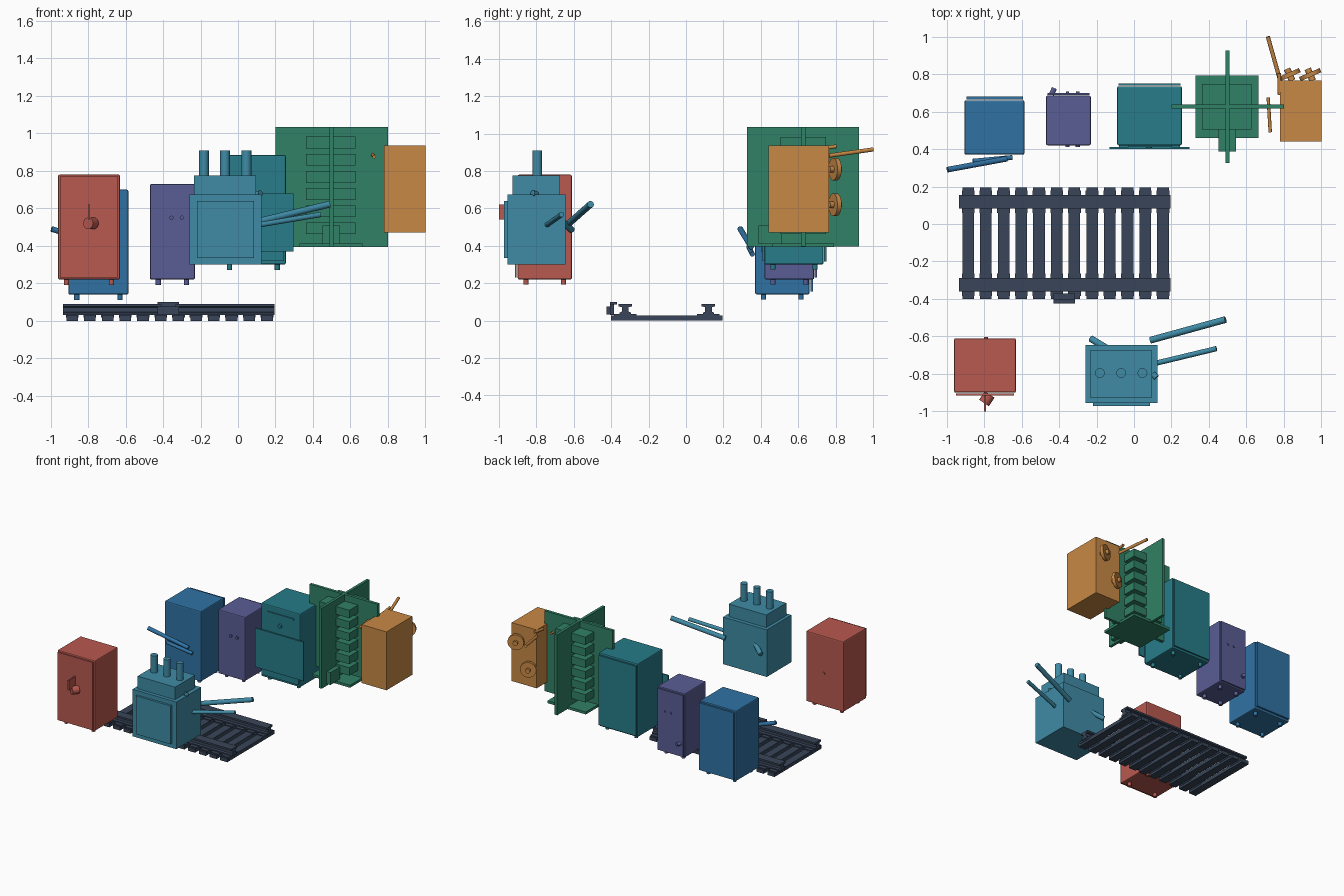
import bpy, bmesh, math
from mathutils import Vector

if "Cube" in bpy.data.objects:
    bpy.data.objects.remove(bpy.data.objects["Cube"])

COLORS = {
    "navy": (0.04, 0.06, 0.10, 1), "red": (0.48, 0.10, 0.08, 1),
    "blue": (0.03, 0.17, 0.37, 1), "indigo": (0.10, 0.11, 0.30, 1),
    "teal": (0.02, 0.20, 0.25, 1), "green": (0.03, 0.22, 0.13, 1),
    "orange": (0.58, 0.25, 0.06, 1), "cyan": (0.05, 0.26, 0.38, 1),
}
mats = {}
for key, col in COLORS.items():
    mats[key] = bpy.data.materials.new(key)
    mats[key].diffuse_color = col


def finish(name, bm, color, smooth=False):
    bmesh.ops.recalc_face_normals(bm, faces=bm.faces)
    me = bpy.data.meshes.new(name)
    bm.to_mesh(me)
    bm.free()
    ob = bpy.data.objects.new(name, me)
    bpy.context.collection.objects.link(ob)
    me.materials.append(mats[color])
    if smooth:
        bpy.context.view_layer.objects.active = ob
        ob.select_set(True)
        bpy.ops.object.shade_smooth_by_angle(angle=math.radians(35))
        ob.select_set(False)
    return ob


def box(name, x, y, z, color, bevel=0):
    bm = bmesh.new()
    bmesh.ops.create_cube(bm, size=1)
    for v in bm.verts:
        v.co = [(a[0] + a[1]) / 2 + c * (a[1] - a[0]) for a, c in zip((x, y, z), v.co)]
    ob = finish(name, bm, color)
    if bevel:
        m = ob.modifiers.new("bevel", "BEVEL")
        m.width, m.segments = bevel, 2
    return ob


def rod(name, a, b, r, color, sides=20):
    a, b = Vector(a), Vector(b)
    bm = bmesh.new()
    bmesh.ops.create_cone(bm, cap_ends=True, segments=sides, radius1=r, radius2=r, depth=(b - a).length)
    rot = Vector((0, 0, 1)).rotation_difference(b - a)
    for v in bm.verts:
        v.co = rot @ v.co + (a + b) / 2
    return finish(name, bm, color, True)


def cabinet(name, x, y, z, color):
    # rounded body on four short feet
    box(name + "_body", x, y, z, color, 0.008)
    for i, fx in enumerate((x[0] + 0.045, x[1] - 0.045)):
        for j, fy in enumerate((y[0] + 0.045, y[1] - 0.045)):
            rod(f"{name}_foot_{i}{j}", (fx, fy, z[0] - 0.028), (fx, fy, z[0] + 0.005), 0.014, color)


# track sleepers with rail chairs
for i in range(12):
    cx = -0.885 + i * 0.0945
    box(f"sleeper_{i}", (cx - 0.031, cx + 0.031), (-0.40, 0.195), (0, 0.028), "navy")
    for cy in (-0.325, 0.12):
        box(f"chair_{i}", (cx - 0.034, cx + 0.034), (cy - 0.06, cy + 0.06), (0.018, 0.034), "navy")

# rails from one extruded cross-section
half = [(0.03, 0.03), (0.03, 0.042), (0.018, 0.048), (0.018, 0.072), (0.036, 0.076), (0.036, 0.09)]
profile = half + [(-a, b) for a, b in reversed(half)]
for cy in (-0.325, 0.12):
    bm = bmesh.new()
    face = bm.faces.new([bm.verts.new((-0.935, cy + a, b)) for a, b in profile])
    ext = bmesh.ops.extrude_face_region(bm, geom=[face])
    bmesh.ops.translate(bm, vec=(1.13, 0, 0), verts=[v for v in ext["geom"] if isinstance(v, bmesh.types.BMVert)])
    finish("rail", bm, "navy")

# rail contact block beside the front rail
box("contact_block", (-0.41, -0.33), (-0.405, -0.385), (0.03, 0.10), "navy")
box("contact_cap", (-0.43, -0.315), (-0.405, -0.37), (0.086, 0.10), "navy")
box("contact_plate", (-0.43, -0.315), (-0.425, -0.405), (0.032, 0.075), "navy")

# red cabinet with door and turn handle
cabinet("red_cabinet", (-0.96, -0.63), (-0.90, -0.61), (0.22, 0.78), "red")
box("red_door", (-0.95, -0.64), (-0.915, -0.905), (0.23, 0.77), "red")
box("red_handle_fin", (-0.80, -0.79), (-1.0, -0.91), (0.54, 0.62), "red")
rod("red_knob", (-0.80, -0.955, 0.52), (-0.77, -0.91, 0.52), 0.031, "red")
rod("red_back_button", (-0.79, -0.615, 0.485), (-0.79, -0.603, 0.485), 0.01, "red")

# blue cabinet with rear panel and front levers
cabinet("blue_cabinet", (-0.905, -0.585), (0.37, 0.66), (0.14, 0.70), "blue")
box("blue_back_panel", (-0.895, -0.592), (0.665, 0.68), (0.155, 0.69), "blue")
rod("blue_long_lever", (-0.995, 0.29, 0.49), (-0.68, 0.348, 0.395), 0.015, "blue")
rod("blue_short_lever", (-0.86, 0.335, 0.395), (-0.65, 0.355, 0.355), 0.013, "blue")

# indigo cabinet
cabinet("indigo_cabinet", (-0.47, -0.23), (0.42, 0.685), (0.22, 0.73), "indigo")
box("indigo_back_panel", (-0.462, -0.238), (0.688, 0.70), (0.23, 0.72), "indigo")
for kx in (-0.355, -0.30):
    rod("indigo_front_button", (kx, 0.41, 0.55), (kx, 0.425, 0.55), 0.011, "indigo")
    rod("indigo_back_button", (kx, 0.695, 0.55), (kx, 0.706, 0.55), 0.009, "indigo")
rod("indigo_back_knob", (-0.44, 0.69, 0.33), (-0.425, 0.725, 0.33), 0.014, "indigo")

# teal cabinet with hanging front flap
cabinet("teal_cabinet", (-0.09, 0.255), (0.42, 0.735), (0.30, 0.885), "teal")
box("teal_flap", (-0.13, 0.295), (0.40, 0.411), (0.37, 0.68), "teal")
box("teal_flap_mount", (-0.08, 0.245), (0.41, 0.422), (0.32, 0.66), "teal")
box("teal_top_strip", (-0.03, 0.20), (0.412, 0.422), (0.822, 0.834), "teal")
rod("teal_knob", (0.08, 0.405, 0.745), (0.08, 0.425, 0.745), 0.015, "teal")
box("teal_back_panel", (-0.083, 0.248), (0.738, 0.75), (0.315, 0.87), "teal")

# green rack: crossed panels, base and stacked trays
box("rack_wide_panel", (0.20, 0.80), (0.615, 0.638), (0.395, 1.035), "green")
box("rack_deep_panel", (0.487, 0.509), (0.325, 0.925), (0.395, 1.035), "green")
box("rack_base", (0.328, 0.665), (0.46, 0.792), (0.393, 0.413), "green")
for i in range(6):
    z = 0.462 + i * 0.0915
    box(f"rack_tray_{i}", (0.363, 0.627), (0.505, 0.748), (z, z + 0.063), "green")
box("rack_front_block", (0.45, 0.543), (0.388, 0.51), (0.41, 0.508), "green")

# orange box with two tilted handwheels and levers
box("orange_body", (0.78, 1.0), (0.44, 0.765), (0.47, 0.935), "orange")
axis = Vector((-0.4, 0.92, 0)).normalized()
for x, z in ((0.94, 0.81), (0.83, 0.62)):
    c = Vector((x, 0.797, z))
    rod("handwheel", c - axis * 0.012, c + axis * 0.012, 0.06, "orange", 28)
    rod("handwheel_hub", c - axis * 0.035, c + axis * 0.034, 0.018, "orange")
rod("orange_long_lever", (0.78, 0.765, 0.882), (0.714, 1.0, 0.915), 0.011, "orange")
rod("orange_side_lever", (0.716, 0.675, 0.89), (0.727, 0.49, 0.875), 0.009, "orange")
rod("orange_pin", (0.777, 0.69, 0.915), (0.775, 0.805, 0.932), 0.01, "orange")

# cyan machine with raised lid, posts and levers
box("machine_body", (-0.26, 0.125), (-0.955, -0.645), (0.30, 0.675), "cyan")
box("machine_lid", (-0.235, 0.095), (-0.927, -0.675), (0.67, 0.775), "cyan")
box("machine_front_panel", (-0.22, 0.085), (-0.972, -0.95), (0.335, 0.64), "cyan")
for px in (-0.182, -0.069, 0.045):
    rod("machine_post", (px, -0.795, 0.77), (px, -0.795, 0.91), 0.026, "cyan")
rod("machine_upper_lever", (0.088, -0.62, 0.525), (0.488, -0.51, 0.622), 0.018, "cyan")
rod("machine_lower_lever", (0.12, -0.742, 0.513), (0.44, -0.665, 0.567), 0.014, "cyan")
rod("machine_rear_knob", (-0.23, -0.612, 0.485), (-0.15, -0.66, 0.53), 0.018, "cyan")
rod("machine_side_knob", (0.10, -0.80, 0.675), (0.12, -0.82, 0.68), 0.016, "cyan")

for m in bpy.data.materials:
    if m.users and not m.is_grease_pencil:
        m.use_nodes = True
        m.node_tree.nodes["Principled BSDF"].inputs["Base Color"].default_value = m.diffuse_color
